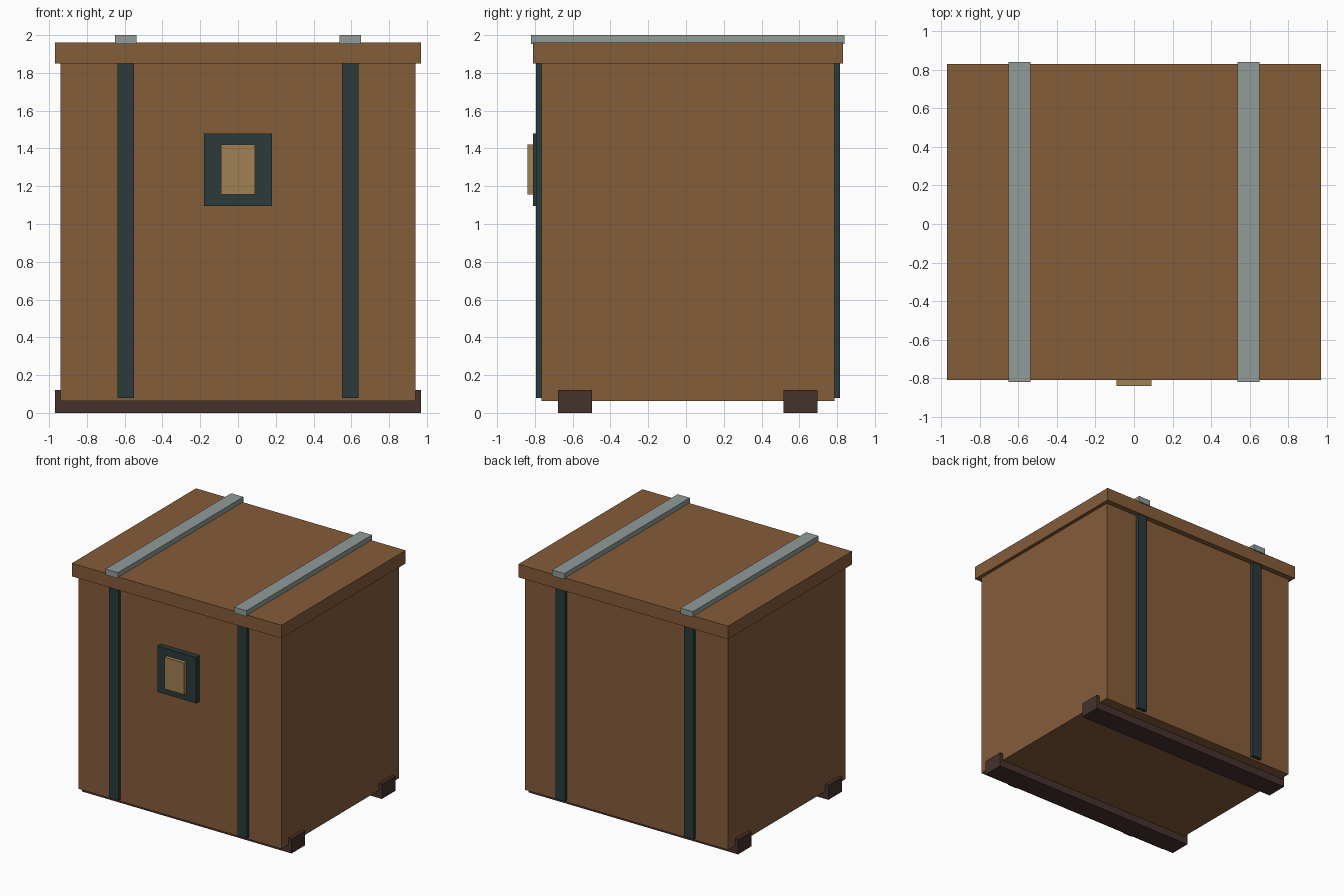
import bpy
import bmesh

if "Cube" in bpy.data.objects:
    bpy.data.objects.remove(bpy.data.objects["Cube"])


def material(name, rgb):
    m = bpy.data.materials.new(name)
    m.diffuse_color = (*rgb, 1.0)
    m.use_nodes = True
    m.node_tree.nodes["Principled BSDF"].inputs["Base Color"].default_value = m.diffuse_color
    return m


wood = material("brown_wood", (0.235, 0.109, 0.042))
iron = material("dark_iron", (0.025, 0.042, 0.042))
steel = material("pale_steel", (0.287, 0.332, 0.323))
brass = material("brass", (0.352, 0.216, 0.084))
dark_wood = material("dark_wood", (0.061, 0.032, 0.026))


def box(name, x, y, z, mat):
    """Box from (min, max) ranges on each axis."""
    bm = bmesh.new()
    bmesh.ops.create_cube(bm, size=1.0)
    for v in bm.verts:
        v.co = [r[0] if c < 0 else r[1] for c, r in zip(v.co, (x, y, z))]
    mesh = bpy.data.meshes.new(name)
    bm.to_mesh(mesh)
    bm.free()
    mesh.materials.append(mat)
    obj = bpy.data.objects.new(name, mesh)
    bpy.context.collection.objects.link(obj)
    return obj


CY = 0.01  # crate centre in y; the latch shifts the overall bounds

# Crate body and overhanging lid
box("crate_body", (-0.94, 0.94), (CY - 0.775, CY + 0.775), (0.063, 1.85), wood)
box("lid", (-0.97, 0.97), (CY - 0.82, CY + 0.82), (1.85, 1.96), wood)

for sx, side in ((-1, "left"), (1, "right")):
    # Steel bars across the lid
    c = sx * 0.595
    box(f"{side}_lid_bar", (c - 0.057, c + 0.057), (CY - 0.83, CY + 0.83), (1.952, 2.0), steel)
    # Vertical straps on front and back
    for sy, end in ((-1, "front"), (1, "back")):
        ys = sorted((CY + sy * 0.77, CY + sy * 0.805))
        box(f"{end}_{side}_strap", (c - 0.044, c + 0.044), ys, (0.08, 1.852), iron)

# Skids under the crate
for sy, end in ((-1, "front"), (1, "back")):
    c = CY + sy * 0.597
    box(f"{end}_skid", (-0.97, 0.97), (c - 0.09, c + 0.09), (0.0, 0.122), dark_wood)

# Latch plate and latch on the front
box("latch_plate", (-0.18, 0.18), (-0.81, -0.76), (1.095, 1.48), iron)
box("latch", (-0.09, 0.09), (-0.84, -0.805), (1.155, 1.42), brass)
